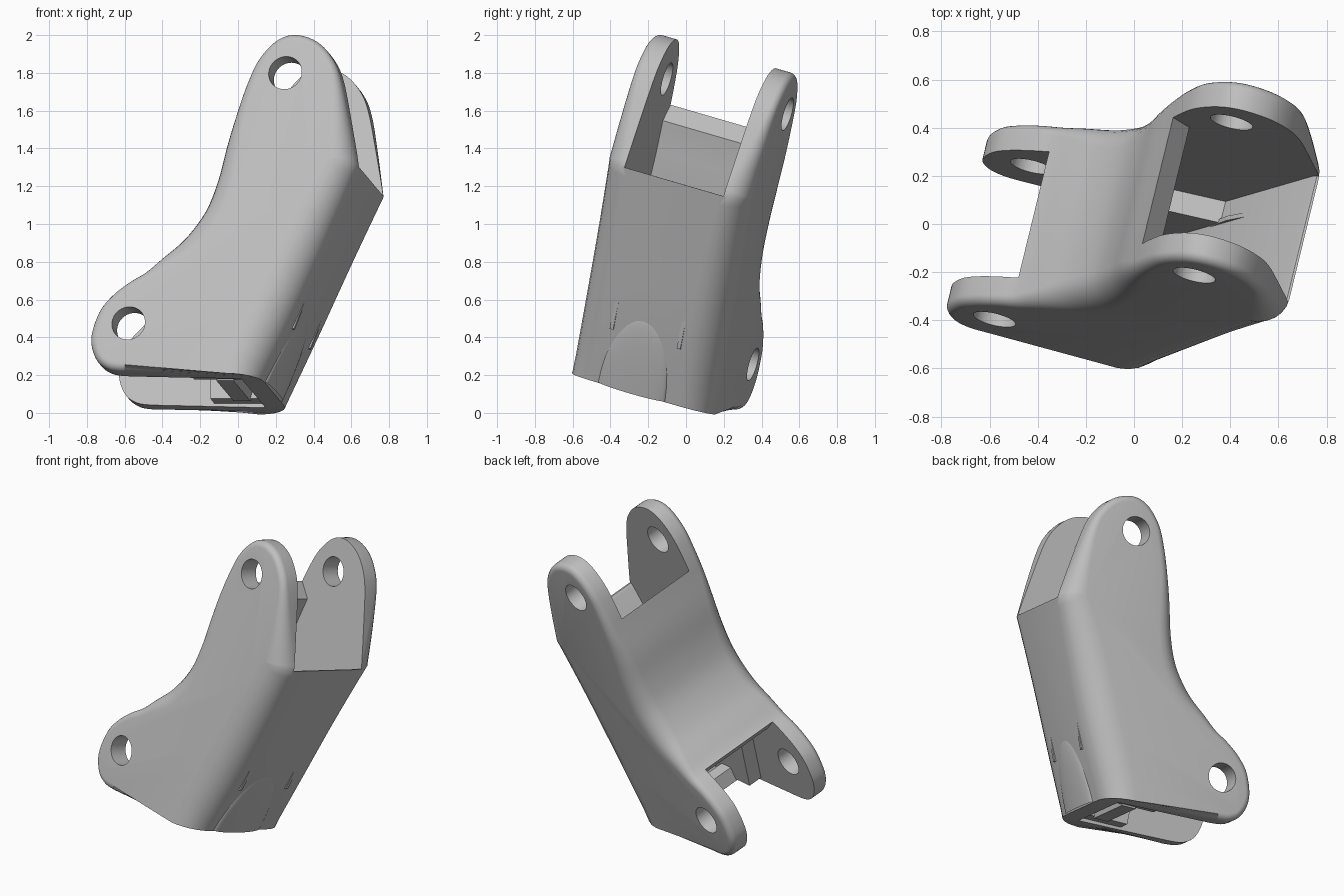
import bpy, bmesh, math
from mathutils import Vector, Matrix

cube = bpy.data.objects.get("Cube")
if cube:
    bpy.data.objects.remove(cube, do_unlink=True)

# Tilted frame: AXIS is the pin direction, t is the distance from the front face
AXIS = Vector((0.228, 0.935, -0.272)).normalized()
LEVEL = -0.632
WIDTH, PLATE = 0.803, 0.12
INNER = 0.68

grey = bpy.data.materials.new("plain grey")
grey.use_nodes = True
grey.diffuse_color = (0.52, 0.52, 0.52, 1)
grey.node_tree.nodes["Principled BSDF"].inputs["Base Color"].default_value = (0.52, 0.52, 0.52, 1)


def place(x, z, t):
    y = (LEVEL - AXIS.x * x - AXIS.z * z) / AXIS.y
    return Vector((x, y, z)) + AXIS * t


def finish(name, bm, smooth=True):
    bmesh.ops.recalc_face_normals(bm, faces=bm.faces)
    mesh = bpy.data.meshes.new(name)
    bm.to_mesh(mesh)
    bm.free()
    mesh.materials.append(grey)
    obj = bpy.data.objects.new(name, mesh)
    bpy.context.collection.objects.link(obj)
    if smooth:
        shade(obj)
    return obj


def shade(obj):
    bpy.ops.object.select_all(action='DESELECT')
    obj.select_set(True)
    bpy.context.view_layer.objects.active = obj
    bpy.ops.object.shade_smooth_by_angle(angle=math.radians(35))


def skin(rings):
    bm = bmesh.new()
    rows = [[bm.verts.new(p) for p in ring] for ring in rings]
    n = len(rows[0])
    for low, high in zip(rows, rows[1:]):
        for i in range(n):
            j = (i + 1) % n
            bm.faces.new((low[i], low[j], high[j], high[i]))
    bm.faces.new(rows[0])
    bm.faces.new(rows[-1])
    return bm


def prism(name, profile, t0, t1):
    return finish(name, skin([[place(x, z, t) for x, z in profile] for t in (t0, t1)]), False)


def rod(name, start, end, radius):
    bm = bmesh.new()
    way = end - start
    turn = way.to_track_quat('Z', 'Y').to_matrix().to_4x4()
    bmesh.ops.create_cone(bm, cap_ends=True, segments=40, radius1=radius, radius2=radius,
                          depth=way.length, matrix=Matrix.Translation((start + end) / 2) @ turn)
    return finish(name, bm)


def curve_through(points, steps=5):
    pts = [Vector(p) for p in points]
    pts = [pts[0]] + pts + [pts[-1]]
    out = []
    for a, b, c, d in zip(pts, pts[1:], pts[2:], pts[3:]):
        for k in range(steps):
            s = k / steps
            out.append(0.5 * (2 * b + (c - a) * s + (2 * a - 5 * b + 4 * c - d) * s ** 2
                              + (3 * b - a - 3 * c + d) * s ** 3))
    return out + [pts[-1]]


# Side outline: x, z and edge radius
back_wall = [(0.1, 0.21, 0.17), (0.278, 0.58, 0.18), (0.454, 0.97, 0.17), (0.615, 1.333, 0.135)]
lugs = [(0.615, 1.333, 0.135), (0.575, 1.57, 0.08), (0.535, 1.78, 0.045), (0.49, 1.89, 0.04),
        (0.41, 1.975, 0.04), (0.3, 2.01, 0.04), (0.2, 1.98, 0.04), (0.105, 1.88, 0.04),
        (0.04, 1.75, 0.05), (-0.015, 1.6, 0.06), (-0.072, 1.44, 0.09), (-0.127, 1.25, 0.11),
        (-0.195, 1.09, 0.12), (-0.3, 0.945, 0.11), (-0.415, 0.83, 0.07), (-0.495, 0.755, 0.05),
        (-0.58, 0.7, 0.04), (-0.67, 0.63, 0.04), (-0.742, 0.54, 0.04), (-0.785, 0.4, 0.04),
        (-0.757, 0.29, 0.04), (-0.69, 0.238, 0.04), (-0.6, 0.226, 0.04)]
outline = curve_through(back_wall)[:-1] + curve_through(lugs)
count = len(outline)
normals = []
for i in range(count):
    d = (outline[(i + 1) % count] - outline[i - 1]).to_2d().normalized()
    normals.append(Vector((d.y, -d.x)))
normals[0] = Vector((1, 0))


def ring(angle, far):
    pts = []
    for p, n in zip(outline, normals):
        inset = p.z * (1 - math.sin(angle))
        t = p.z * (1 - math.cos(angle))
        pts.append(place(p.x - n.x * inset, p.y - n.y * inset, WIDTH - t if far else t))
    return pts


angles = [math.radians(15 * k) for k in range(7)]
body = finish("bracket_body", skin([ring(a, False) for a in angles]
                                   + [ring(a, True) for a in reversed(angles)]), False)

# Hollow between the side plates, open at both hinge ends
hollow = [(-0.1, 0.0), (0.0, 0.235), (0.59, 1.318), (0.605, 1.332), (0.9, 1.34), (0.9, 2.3),
          (-0.07, 2.3), (-0.07, 1.76), (0.075, 1.58), (0.02, 1.42), (-0.025, 1.22),
          (-0.11, 1.03), (-0.23, 0.87), (-0.35, 0.755), (-0.445, 0.67), (-0.62, 0.88),
          (-1.0, 0.87), (-1.0, 0.0)]
cutters = [prism("hollow_cutter", hollow, PLATE, INNER)]
for name, x, z in (("upper_pin_cutter", 0.25, 1.8), ("lower_pin_cutter", -0.58, 0.475)):
    cutters.append(rod(name, place(x, z, -0.2), place(x, z, WIDTH + 0.2), 0.09))

for cutter in cutters:
    cutter.hide_render = True
    mod = body.modifiers.new(cutter.name, 'BOOLEAN')
    mod.operation = 'DIFFERENCE'
    mod.solver = 'EXACT'
    mod.object = cutter
bpy.context.view_layer.objects.active = body
for mod in list(body.modifiers):
    bpy.ops.object.modifier_apply(modifier=mod.name)
for cutter in cutters:
    bpy.data.objects.remove(cutter, do_unlink=True)
shade(body)

# Thickened pads inside the lower end, each with a thin fin fading into the back wall
pad = [(-0.28, 0.235), (0.02, 0.235), (0.25, 0.65), (-0.28, 0.62)]
fin = [(0.15, 0.5), (0.25, 0.5), (0.47, 1.05), (0.25, 0.72)]
for side, t0, t1, f0 in (("front", PLATE - 0.01, 0.215, 0.2), ("back", 0.585, INNER + 0.01, 0.58)):
    prism(side + "_inner_pad", pad, t0, t1)
    prism(side + "_inner_fin", fin, f0, f0 + 0.02)

# Floor bar across the lower end, leaving a slot beside the back wall
prism("floor_bar", [(-0.16, 0.225), (-0.07, 0.225), (-0.05, 0.31), (-0.13, 0.31)], 0.2, 0.6)

# Cord guide running up the inside of the back wall
rod("cord_guide", place(0.07, 0.42, 0.4), place(0.19, 0.72, 0.4), 0.08)

# Shallow arched swelling low on the back wall
foot, top = place(0.1, 0.215, 0.375), place(0.615, 1.333, 0.375)
along = (top - foot).normalized()
out = AXIS.cross(along).normalized()
frame = Matrix((AXIS * 0.19, out * 0.03, along * 0.44)).transposed().to_4x4()
bm = bmesh.new()
bmesh.ops.create_uvsphere(bm, u_segments=32, v_segments=16, radius=1)
bmesh.ops.delete(bm, geom=[v for v in bm.verts if v.co.z < -0.01], context='VERTS')
bm.transform(Matrix.Translation(foot) @ frame)
finish("arched_swelling", bm)
